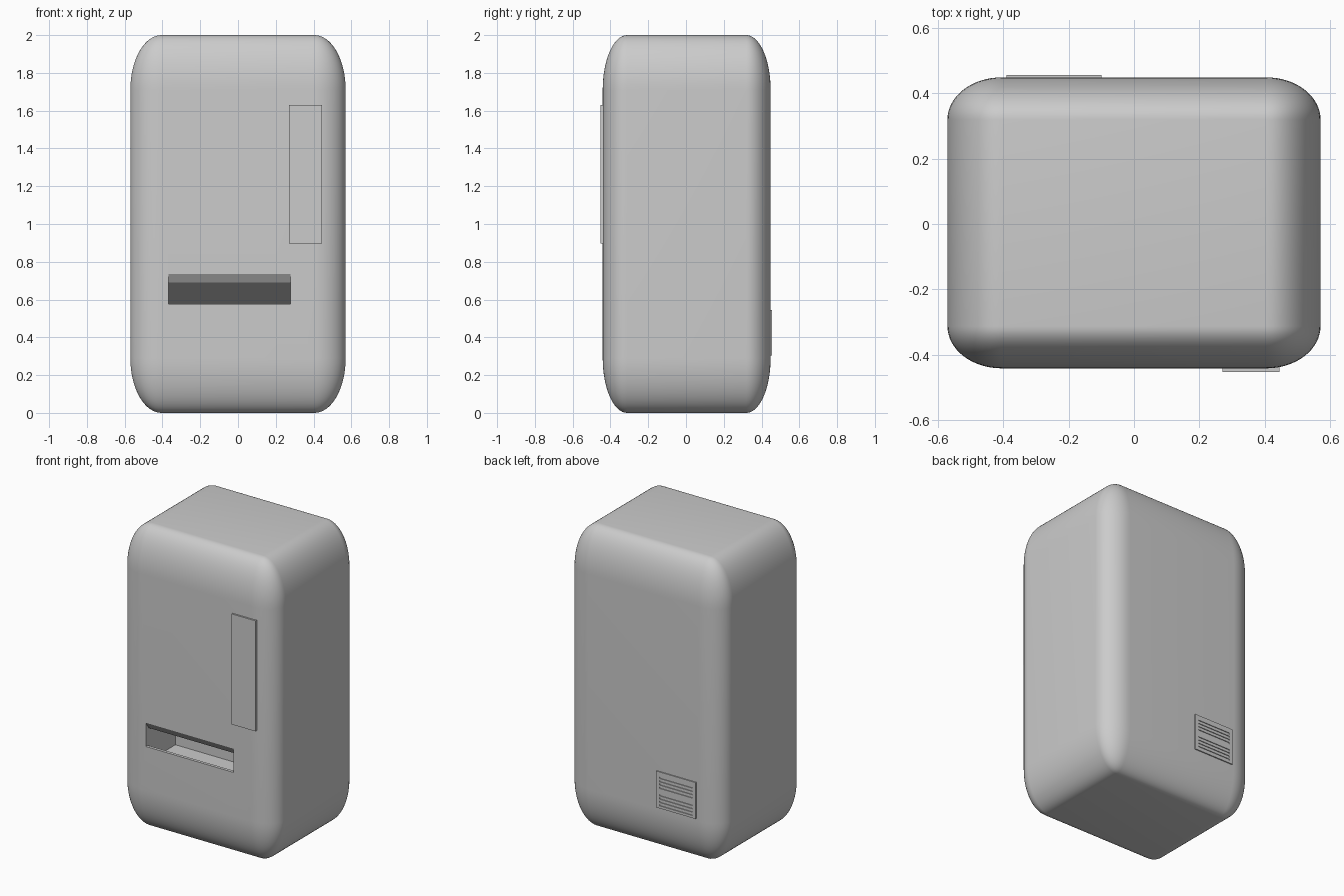
import bpy, bmesh, math
from mathutils import Vector

if "Cube" in bpy.data.objects:
    bpy.data.objects.remove(bpy.data.objects["Cube"])

FRONT, BACK = -0.441, 0.448


def finish(bm, name):
    bmesh.ops.recalc_face_normals(bm, faces=bm.faces)
    me = bpy.data.meshes.new(name)
    bm.to_mesh(me)
    bm.free()
    ob = bpy.data.objects.new(name, me)
    bpy.context.collection.objects.link(ob)
    return ob


def add_box(bm, lo, hi):
    lo, hi = Vector(lo), Vector(hi)
    verts = bmesh.ops.create_cube(bm, size=1)["verts"]
    for v in verts:
        v.co = (lo + hi) / 2 + v.co * (hi - lo)
    return verts


def box(name, lo, hi):
    bm = bmesh.new()
    add_box(bm, lo, hi)
    return finish(bm, name)


def cut(ob, cutter):
    mod = ob.modifiers.new("cut", 'BOOLEAN')
    mod.operation, mod.solver, mod.object = 'DIFFERENCE', 'EXACT', cutter
    bpy.context.view_layer.objects.active = ob
    bpy.ops.object.modifier_apply(modifier=mod.name)
    bpy.data.objects.remove(cutter)


# Cabinet: an evenly bevelled cube stretched to size
bm = bmesh.new()
bmesh.ops.create_cube(bm, size=2)
bmesh.ops.bevel(bm, geom=bm.edges[:], offset=0.29, offset_type='OFFSET',
                segments=16, profile=0.5, affect='EDGES', clamp_overlap=True)
for v in bm.verts:
    v.co = (v.co.x * 0.57,
            (FRONT + BACK) / 2 + v.co.y * (BACK - FRONT) / 2,
            v.co.z + 1)
cabinet = finish(bm, "cabinet")

# Delivery tray: side profile (depth, height) with sloped roof and sunken floor
profile = [(-0.02, 0.734), (0, 0.734), (0.03, 0.689), (0.31, 0.575), (0.31, 0.47),
           (0.02, 0.47), (0.02, 0.577), (-0.02, 0.577)]
bm = bmesh.new()
face = bm.faces.new([bm.verts.new((-0.367, FRONT + d, z)) for d, z in profile])
ext = bmesh.ops.extrude_face_region(bm, geom=[face])["geom"]
bmesh.ops.translate(bm, vec=(0.644, 0, 0),
                    verts=[g for g in ext if isinstance(g, bmesh.types.BMVert)])
cut(cabinet, finish(bm, "tray_cutter"))

# Payment panel on the front
box("payment_panel", (0.27, -0.452, 0.898), (0.444, -0.425, 1.63))

# Vent plate on the back with two groups of slots
vent = box("vent_plate", (-0.39, 0.43, 0.304), (-0.10, 0.455, 0.545))
bm = bmesh.new()
for top in (0.512, 0.397):
    for i in range(4):
        z = top - i * 0.022
        add_box(bm, (-0.367, 0.450, z - 0.010), (-0.123, 0.47, z))
cut(vent, finish(bm, "vent_cutter"))

# Smooth the rounded cabinet, keep the cut edges sharp
bpy.ops.object.select_all(action='DESELECT')
cabinet.select_set(True)
bpy.context.view_layer.objects.active = cabinet
bpy.ops.object.shade_smooth_by_angle(angle=math.radians(20))
